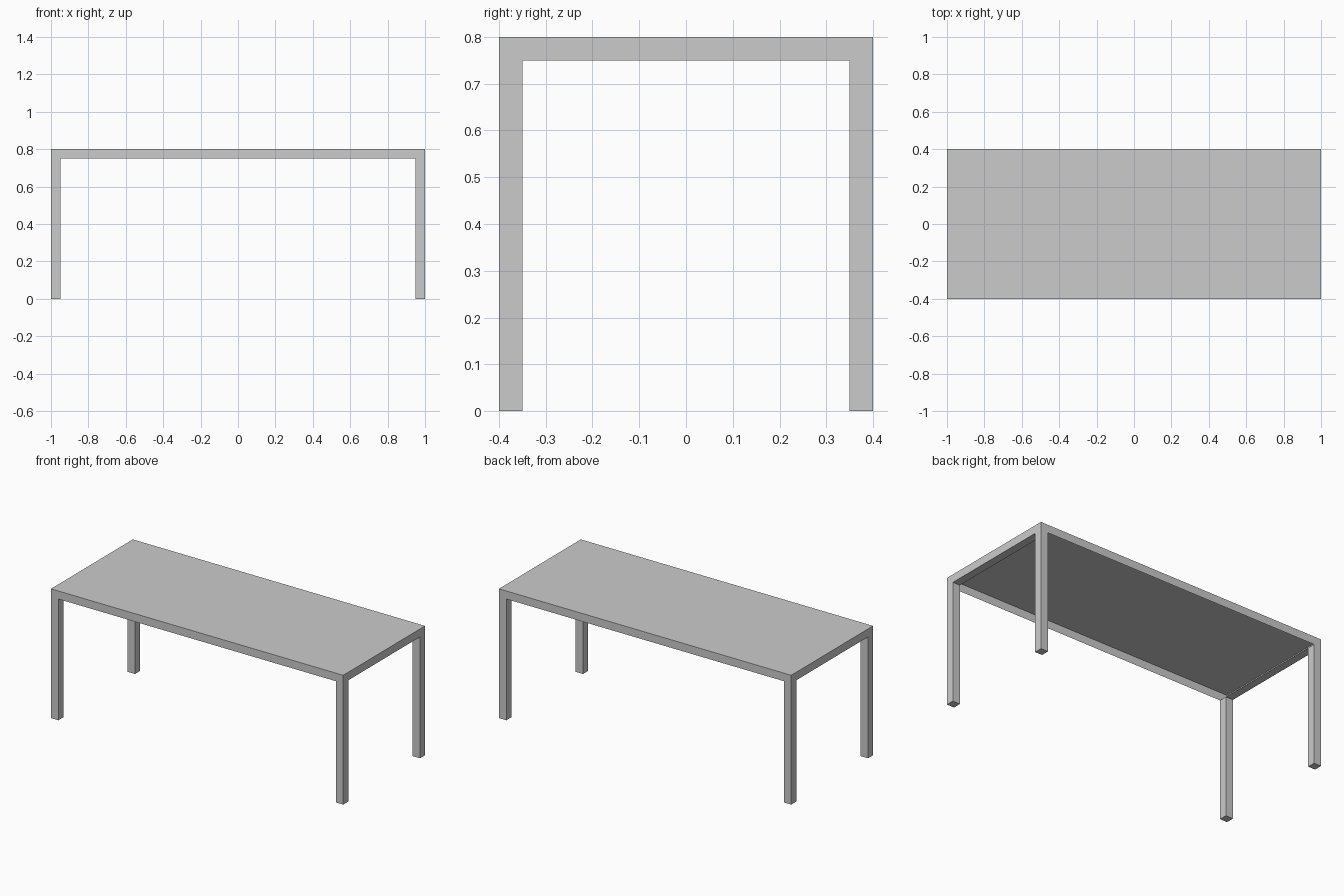
import bpy, bmesh
from mathutils import Matrix, Vector

if "Cube" in bpy.data.objects:
    bpy.data.objects.remove(bpy.data.objects["Cube"])

L, W, H, T = 2.0, 0.8, 0.8, 0.05  # length, width, height, bar thickness


def open_box(name, size, centre, remove_z):
    """Box with its top (+1) or bottom (-1) face left open."""
    bm = bmesh.new()
    bmesh.ops.create_cube(bm, size=1, matrix=Matrix.Translation(centre) @ Matrix.Diagonal((*size, 1)))
    bm.normal_update()
    gone = [f for f in bm.faces if f.normal.z * remove_z > 0.9]
    bmesh.ops.delete(bm, geom=gone, context='FACES')
    return finish(name, bm)


def finish(name, bm):
    me = bpy.data.meshes.new(name)
    bm.to_mesh(me)
    bm.free()
    ob = bpy.data.objects.new(name, me)
    bpy.context.collection.objects.link(ob)
    return ob


# Table top: thin hollow shell, open underneath
open_box("table_top", (L, W, T), Vector((0, 0, H - T / 2)), -1)

for sx, side in ((-1, "left"), (1, "right")):
    x = sx * (L - T) / 2

    # Flat strip closing the underside between the legs at each short end
    bm = bmesh.new()
    bmesh.ops.create_grid(bm, x_segments=1, y_segments=1, size=0.5,
                          matrix=Matrix.Translation((x, 0, H - T)) @ Matrix.Diagonal((T, W - 2 * T, 1, 1)))
    bmesh.ops.reverse_faces(bm, faces=bm.faces[:])
    finish(f"{side}_end_strip", bm)

    # Square corner legs, running into the hollow top
    for sy, end in ((-1, "front"), (1, "back")):
        open_box(f"{end}_{side}_leg", (T, T, H - T),
                 Vector((x, sy * (W - T) / 2, (H - T) / 2)), 1)
